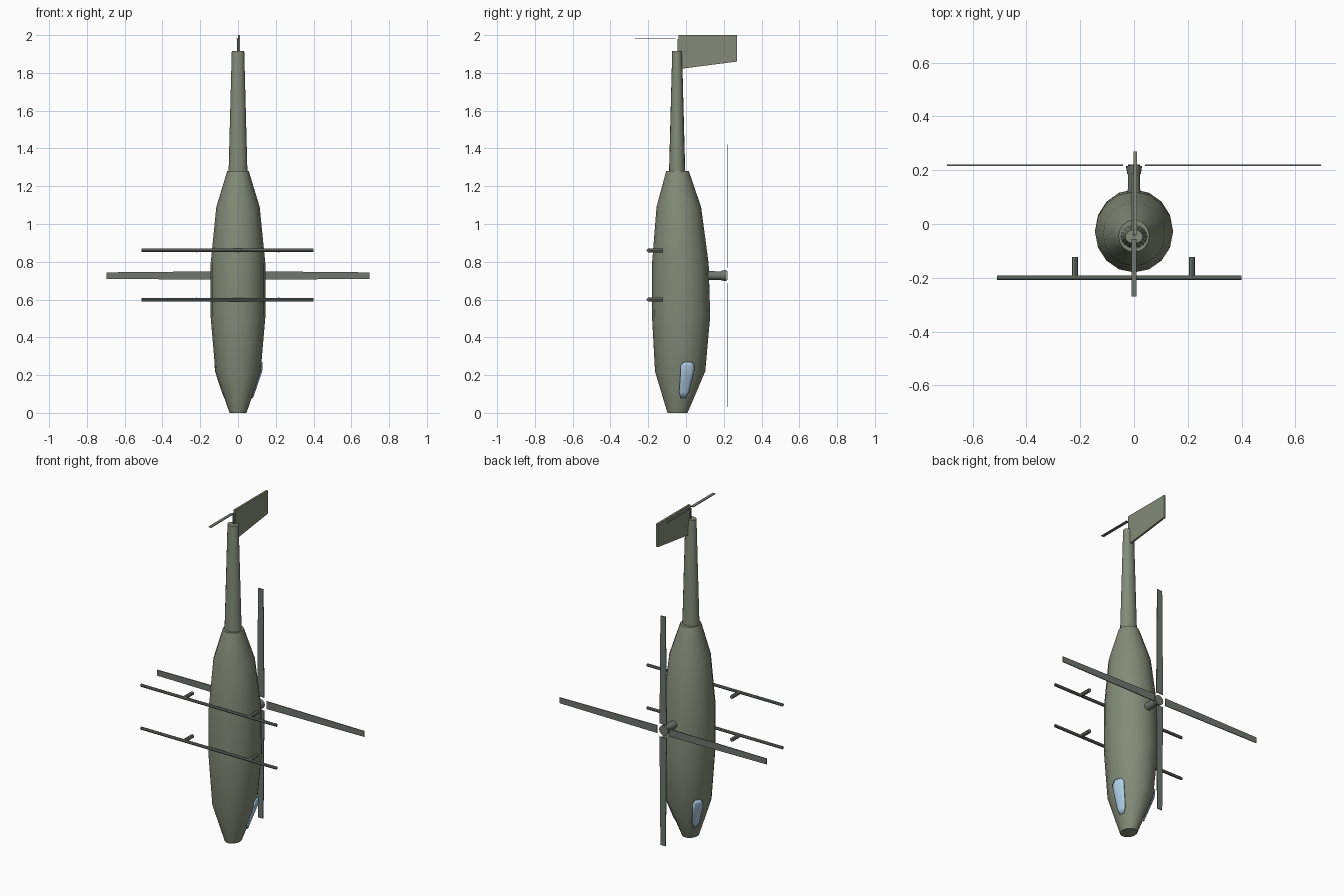
import bpy, bmesh, math
from mathutils import Vector

if "Cube" in bpy.data.objects:
    bpy.data.objects.remove(bpy.data.objects["Cube"])


def material(name, rgb):
    m = bpy.data.materials.new(name)
    m.diffuse_color = (*rgb, 1)
    m.use_nodes = True
    m.node_tree.nodes["Principled BSDF"].inputs["Base Color"].default_value = m.diffuse_color
    return m


OLIVE = material("olive_paint", (0.23, 0.26, 0.19))
DARK = material("rotor_grey", (0.16, 0.18, 0.16))
GLASS = material("window_blue", (0.45, 0.65, 0.82))


def finish(name, bm, mat, smooth=False):
    bmesh.ops.recalc_face_normals(bm, faces=bm.faces)
    me = bpy.data.meshes.new(name)
    bm.to_mesh(me)
    bm.free()
    ob = bpy.data.objects.new(name, me)
    bpy.context.collection.objects.link(ob)
    me.materials.append(mat)
    if smooth:
        bpy.ops.object.select_all(action='DESELECT')
        ob.select_set(True)
        bpy.context.view_layer.objects.active = ob
        bpy.ops.object.shade_smooth_by_angle(angle=math.radians(35))
    return ob


def skin(bm, rings, closed=True):
    n = len(rings[0])
    for a, b in zip(rings, rings[1:]):
        for i in range(n if closed else n - 1):
            j = (i + 1) % n
            bm.faces.new((a[i], a[j], b[j], b[i]))


def loft_z(name, sections, sides, mat):
    # sections: (z, centre y, half width x, half depth y)
    bm = bmesh.new()
    rings = [[bm.verts.new((rx * math.cos(2 * math.pi * i / sides),
                            cy + ry * math.sin(2 * math.pi * i / sides), z))
              for i in range(sides)] for z, cy, rx, ry in sections]
    skin(bm, rings)
    bm.faces.new(rings[0])
    bm.faces.new(rings[-1])
    return finish(name, bm, mat, True)


def prism(name, profile, offset, mat):
    # extrude a flat outline by an offset vector
    bm = bmesh.new()
    off = Vector(offset)
    a = [bm.verts.new(p) for p in profile]
    b = [bm.verts.new(Vector(p) + off) for p in profile]
    skin(bm, [a, b])
    bm.faces.new(a)
    bm.faces.new(b)
    return finish(name, bm, mat)


def cylinder(name, p, q, r1, r2, sides, mat):
    p, q = Vector(p), Vector(q)
    bm = bmesh.new()
    bmesh.ops.create_cone(bm, cap_ends=True, segments=sides,
                          radius1=r1, radius2=r2, depth=(q - p).length)
    rot = (q - p).to_track_quat('Z', 'Y').to_matrix()
    for v in bm.verts:
        v.co = rot @ v.co + (p + q) / 2
    return finish(name, bm, mat, True)


# Fuselage and tail boom
HULL = [(0, -0.045, 0.045, 0.053), (0.22, -0.031, 0.12, 0.133),
        (0.51, -0.026, 0.145, 0.154), (0.79, -0.03, 0.145, 0.15),
        (1.09, -0.038, 0.115, 0.118), (1.28, -0.045, 0.057, 0.06)]
loft_z("fuselage", HULL, 16, OLIVE)
loft_z("tail_boom", [(1.27, -0.047, 0.05, 0.043), (1.915, -0.047, 0.033, 0.026)], 16, OLIVE)

# Tail fin
prism("tail_fin", [(-0.001, -0.04, 1.82), (-0.001, 0.27, 1.86),
                   (-0.001, 0.27, 2.0), (-0.001, -0.04, 2.0)], (0.012, 0, 0), OLIVE)


# Side windows follow the hull just outside its surface
def hull_at(z):
    for a, b in zip(HULL, HULL[1:]):
        if a[0] <= z <= b[0]:
            t = (z - a[0]) / (b[0] - a[0])
            return [u + (v - u) * t for u, v in zip(a[1:], b[1:])]


def window(name, side, angle0, angle1):
    bm = bmesh.new()
    rings = []
    for z in (0.08, 0.11, 0.165, 0.22, 0.25, 0.27):
        cy, rx, ry = hull_at(z)
        inset = 7 if z in (0.08, 0.27) else 0
        row = []
        for k in range(5):
            t = math.radians(angle0 + inset + (angle1 - angle0 - 2 * inset) * k / 4)
            row.append(bm.verts.new((side * (rx + 0.005) * math.cos(t),
                                     cy + (ry + 0.005) * math.sin(t), z)))
        rings.append(row)
    skin(bm, rings, closed=False)
    ob = finish(name, bm, GLASS, True)
    thick = ob.modifiers.new("thickness", 'SOLIDIFY')
    thick.thickness = 0.006
    thick.offset = 0


window("right_window", 1, 1, 32)
window("left_window", -1, 18, 44)

# Main rotor mast and four blades
HUB_Z = 0.727
cylinder("rotor_mast", (0, 0.08, HUB_Z), (0, 0.205, HUB_Z), 0.024, 0.022, 12, DARK)
cylinder("rotor_hub", (0, 0.185, HUB_Z), (0, 0.215, HUB_Z), 0.025, 0.03, 12, DARK)
for i in range(4):
    c, s = round(math.cos(i * math.pi / 2)), round(math.sin(i * math.pi / 2))
    outline = [(0.04, -0.023), (0.695, -0.017), (0.695, 0.017), (0.04, 0.023)]
    prism(f"rotor_blade_{i + 1}",
          [(c * u - s * v, 0.216, HUB_Z + s * u + c * v) for u, v in outline],
          (0, 0.005, 0), DARK)

# Tail rotor: thin flat blades at the end of the boom
cylinder("tail_rotor_hub", (0, -0.04, 1.91), (0, -0.04, 1.98), 0.006, 0.006, 8, DARK)
for i, sgn in enumerate((-1, 1)):
    y0, y1 = -0.04 + sgn * 0.015, -0.04 + sgn * 0.23
    prism(f"tail_rotor_blade_{i + 1}", [(-0.01, y0, 1.979), (0.009, y0, 1.979),
                                        (0.009, y1, 1.979), (-0.01, y1, 1.979)],
          (0, 0, 0.003), DARK)

# Landing skids with short struts
for tag, z in (("lower", 0.60), ("upper", 0.86)):
    cylinder(f"{tag}_skid", (-0.51, -0.2, z), (0.40, -0.2, z), 0.009, 0.009, 8, DARK)
    for side, x in (("left", -0.22), ("right", 0.215)):
        cylinder(f"{tag}_{side}_strut", (x, -0.2, z), (x, -0.122, z), 0.011, 0.011, 8, DARK)
